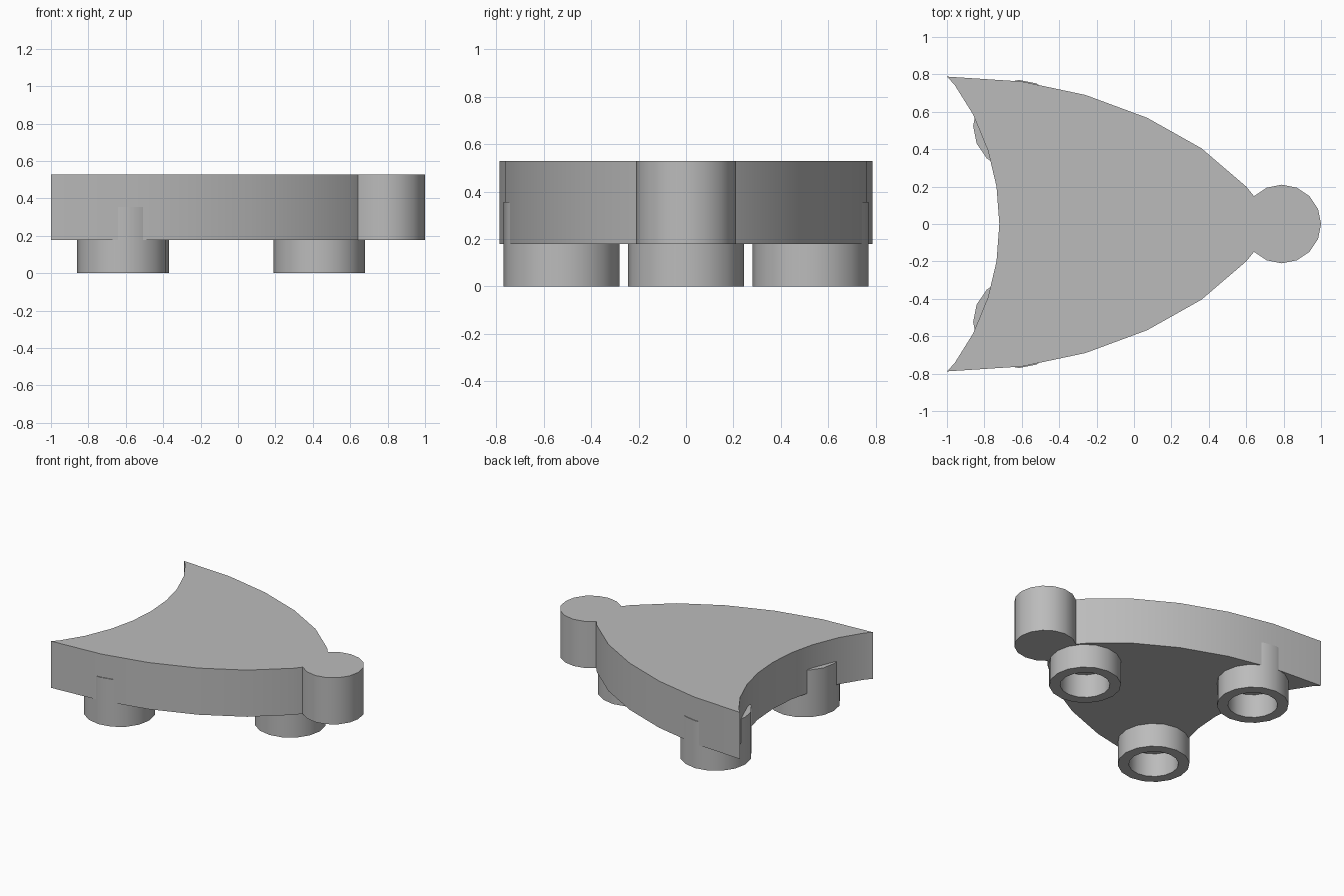
import bpy, bmesh
from math import cos, sin, pi, radians

cube = bpy.data.objects.get("Cube")
if cube:
    bpy.data.objects.remove(cube)

grey = bpy.data.materials.new("plain grey")
grey.use_nodes = True
colour = (0.5, 0.5, 0.5, 1)
grey.diffuse_color = colour
grey.node_tree.nodes["Principled BSDF"].inputs["Base Color"].default_value = colour

BOTTOM, TOP = 0.178, 0.528
SIDES = 16


def finish(name, bm, location=(0, 0, 0)):
    bmesh.ops.recalc_face_normals(bm, faces=bm.faces)
    mesh = bpy.data.meshes.new(name)
    bm.to_mesh(mesh)
    bm.free()
    mesh.materials.append(grey)
    obj = bpy.data.objects.new(name, mesh)
    bpy.context.collection.objects.link(obj)
    obj.location = location
    bpy.ops.object.select_all(action='DESELECT')
    obj.select_set(True)
    bpy.context.view_layer.objects.active = obj
    bpy.ops.object.shade_smooth_by_angle(angle=radians(30))
    return obj


# Plate: half outline from the round tip along the bowed side to the hollow end
half = [(0.79 + 0.21 * cos(2 * pi * i / SIDES), 0.21 * sin(2 * pi * i / SIDES))
        for i in range(7)]
half += [(0.60, 0.20), (0.36, 0.405), (0.07, 0.568), (-0.26, 0.69), (-0.60, 0.762),
         (-1.0, 0.788), (-0.96, 0.745), (-0.86, 0.585), (-0.78, 0.39),
         (-0.735, 0.20), (-0.72, 0.0)]
outline = half + [(x, -y) for x, y in half[-2:0:-1]]

bm = bmesh.new()
face = bm.faces.new([bm.verts.new((x, y, BOTTOM)) for x, y in outline])
side = bmesh.ops.extrude_face_region(bm, geom=[face], use_keep_orig=True)
for v in side["geom"]:
    if isinstance(v, bmesh.types.BMVert):
        v.co.z = TOP
finish("plate", bm)


# Feet: hollow cups turned from one profile, sunk into the plate
def foot(name, x, y):
    bm = bmesh.new()
    profile = [(0, 0.177), (0.17, 0.177), (0.17, 0), (0.245, 0), (0.245, 0.355), (0, 0.355)]
    verts = [bm.verts.new((r, 0, z)) for r, z in profile]
    edges = [bm.edges.new(pair) for pair in zip(verts, verts[1:])]
    bmesh.ops.spin(bm, geom=verts + edges, cent=(0, 0, 0), axis=(0, 0, 1),
                   angle=2 * pi, steps=SIDES)
    bmesh.ops.remove_doubles(bm, verts=bm.verts, dist=0.0005)
    finish(name, bm, (x, y, 0))


foot("tip_foot", 0.435, 0)
foot("left_foot", -0.615, -0.525)
foot("right_foot", -0.615, 0.525)
